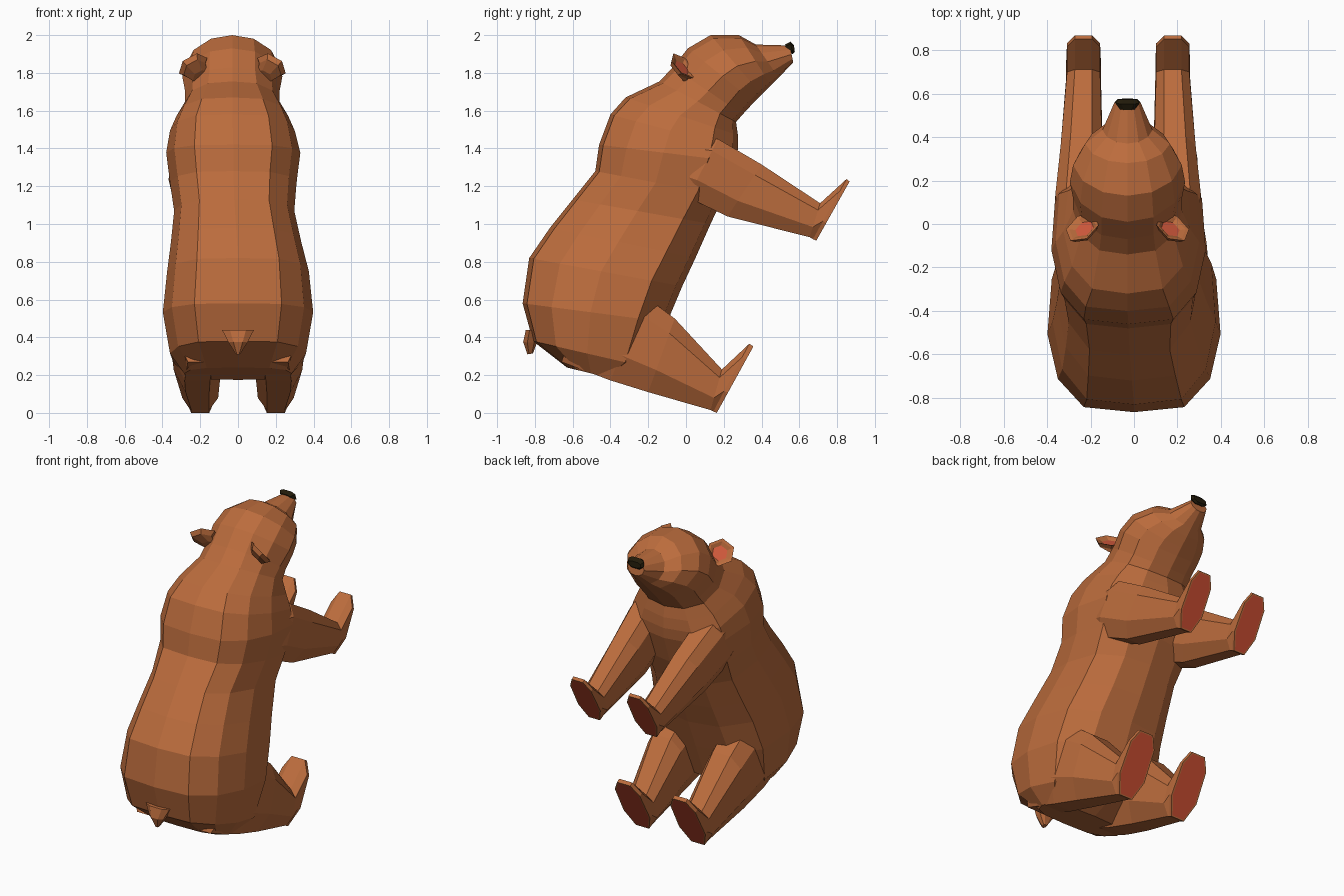
import bpy, bmesh, math
from mathutils import Vector


def material(name, rgb):
    m = bpy.data.materials.new(name)
    m.diffuse_color = (*rgb, 1)
    return m


FUR = material("brown fur", (0.50, 0.150, 0.046))
PAD = material("red pad", (0.58, 0.072, 0.030))
EAR = material("pink inner ear", (0.64, 0.10, 0.045))
NOSE = material("black nose", (0.016, 0.011, 0.003))


def finish(bm, name, mats):
    bmesh.ops.recalc_face_normals(bm, faces=bm.faces[:])
    me = bpy.data.meshes.new(name)
    bm.to_mesh(me)
    bm.free()
    for m in mats:
        me.materials.append(m)
    ob = bpy.data.objects.new(name, me)
    bpy.context.collection.objects.link(ob)
    return ob


def bridge(bm, loops):
    """Skin a list of vertex loops and close both ends; returns the last cap."""
    n = len(loops[0])
    for a, b in zip(loops, loops[1:]):
        for i in range(n):
            j = (i + 1) % n
            bm.faces.new((a[i], a[j], b[j], b[i]))
    bm.faces.new(loops[0][::-1])
    return bm.faces.new(loops[-1])


def loft(name, rings, section, mats, pad=False, side=1, shift=0.0, end=None, blend=(0, 1)):
    """Each ring: (y, z) of one edge, (y, z) of the other, centre x, half width.
    The section may morph into a second one over the blend range of rings."""
    bm = bmesh.new()
    loops = []
    for k, ((y0, z0), (y1, z1), cx, w) in enumerate(rings):
        f = min(max((k - blend[0]) / (blend[1] - blend[0]), 0), 1) if end else 0
        loop = []
        for (s, t), (s2, t2) in zip(section, end or section):
            s, t = s + (s2 - s) * f, t + (t2 - t) * f
            loop.append(bm.verts.new((side * (cx + s * w) + shift,
                                      y0 + (y1 - y0) * t, z0 + (z1 - z0) * t)))
        loops.append(loop)
    cap = bridge(bm, loops)
    if pad:
        bmesh.ops.recalc_face_normals(bm, faces=bm.faces[:])
        bmesh.ops.inset_region(bm, faces=[cap], thickness=0.010)
        cap.material_index = 1
    return finish(bm, name, mats)


def mirrored(half):
    """Complete a half section (s, t) that starts and ends on the centre line."""
    return half + [(-s, t) for s, t in half[-2:0:-1]]


# Cross-sections: broad torso, rounder head, octagonal limbs
TORSO = mirrored([(0, 0), (0.58, 0.03), (0.88, 0.2), (1, 0.47), (0.95, 0.8), (0.55, 0.96), (0, 1)])
HEAD = mirrored([(0, 0), (0.45, 0.06), (0.82, 0.25), (1, 0.52), (0.85, 0.78), (0.48, 0.95), (0, 1)])
LIMB = [(-0.5, 0), (0.5, 0), (0.95, 0.2), (1, 0.7), (0.5, 1), (-0.5, 1), (-1, 0.7), (-0.95, 0.2)]

# Body in one skin: rump, belly, shoulders, neck, head, muzzle
loft("body", [
    ((-0.63, 0.24), (-0.36, 0.175), 0, 0.285),
    ((-0.81, 0.38), (-0.20, 0.24), 0, 0.36),
    ((-0.865, 0.58), (-0.10, 0.48), 0, 0.398),
    ((-0.83, 0.82), (-0.02, 0.67), 0, 0.375),
    ((-0.72, 0.98), (0.05, 0.82), -0.01, 0.345),
    ((-0.60, 1.13), (0.13, 1.0), -0.02, 0.318),
    ((-0.48, 1.28), (0.20, 1.15), -0.025, 0.335),
    ((-0.46, 1.42), (0.265, 1.33), -0.025, 0.355),
    ((-0.40, 1.58), (0.275, 1.40), -0.03, 0.33),
    ((-0.32, 1.67), (0.275, 1.47), -0.03, 0.295),
    ((-0.14, 1.755), (0.265, 1.54), -0.03, 0.25),
    ((-0.07, 1.83), (0.30, 1.58), -0.03, 0.25),
    ((0.01, 1.93), (0.36, 1.645), -0.03, 0.265),
    ((0.13, 2.0), (0.40, 1.685), -0.03, 0.25),
    ((0.28, 2.0), (0.45, 1.735), -0.03, 0.195),
    ((0.37, 1.95), (0.49, 1.775), -0.03, 0.115),
    ((0.55, 1.945), (0.568, 1.855), -0.03, 0.06),
], TORSO, [FUR], end=HEAD, blend=(8, 12))

# Nose: small wedge on the muzzle tip
loft("nose", [
    ((0.525, 1.950), (0.535, 1.91), -0.03, 0.035),
    ((0.552, 1.965), (0.565, 1.90), -0.03, 0.058),
    ((0.572, 1.945), (0.576, 1.91), -0.03, 0.045),
], LIMB, [NOSE])

# Tail: small drooping wedge
loft("tail", [
    ((-0.78, 0.44), (-0.848, 0.44), 0, 0.085),
    ((-0.79, 0.37), (-0.862, 0.375), 0, 0.05),
    ((-0.81, 0.315), (-0.84, 0.31), 0, 0.012),
], LIMB, [FUR])


def ear(name, side):
    bm = bmesh.new()
    normal = Vector((0.42, 0.62, 0.62)).normalized()
    across = Vector((1, 0, 0)) - normal * normal.x
    across.normalize()
    up = normal.cross(across)
    loops = []
    # back of the ear, rim, then the hollow inside
    for centre, r in (((0.17, -0.01, 1.78), 0.045), ((0.20, -0.035, 1.82), 0.066),
                      ((0.208, -0.015, 1.838), 0.086), ((0.206, -0.017, 1.836), 0.070),
                      ((0.198, -0.022, 1.827), 0.048)):
        ring = []
        for i in range(6):
            a = 2 * math.pi * (i + 0.25) / 6
            p = Vector(centre) + across * math.cos(a) * r + up * math.sin(a) * r
            ring.append(bm.verts.new((side * p.x - 0.03, p.y, p.z)))
        loops.append(ring)
    cap = bridge(bm, loops)
    cap.material_index = 1
    return finish(bm, name, [FUR, EAR])


# Paired parts: ears, arms and legs reaching forward with padded soles
for label, side in (("right", 1), ("left", -1)):
    ear(label + "_ear", side)
    loft(label + "_arm", [
        ((-0.14, 1.48), (-0.15, 1.22), 0.20, 0.10),
        ((0.17, 1.45), (0.01, 1.14), 0.228, 0.112),
        ((0.40, 1.315), (0.22, 1.04), 0.215, 0.10),
        ((0.71, 1.11), (0.655, 0.93), 0.205, 0.08),
        ((0.85, 1.238), (0.672, 0.92), 0.205, 0.08),
        ((0.866, 1.225), (0.69, 0.912), 0.205, 0.08),
    ], LIMB, [FUR, PAD], True, side, -0.027)
    loft(label + "_leg", [
        ((-0.50, 0.70), (-0.66, 0.27), 0.20, 0.13),
        ((-0.22, 0.62), (-0.40, 0.172), 0.215, 0.135),
        ((-0.06, 0.50), (-0.20, 0.11), 0.215, 0.125),
        ((0.19, 0.23), (0.13, 0.015), 0.2, 0.095),
        ((0.335, 0.366), (0.145, 0.008), 0.2, 0.095),
        ((0.357, 0.352), (0.163, 0.0), 0.2, 0.095),
    ], LIMB, [FUR, PAD], True, side)
